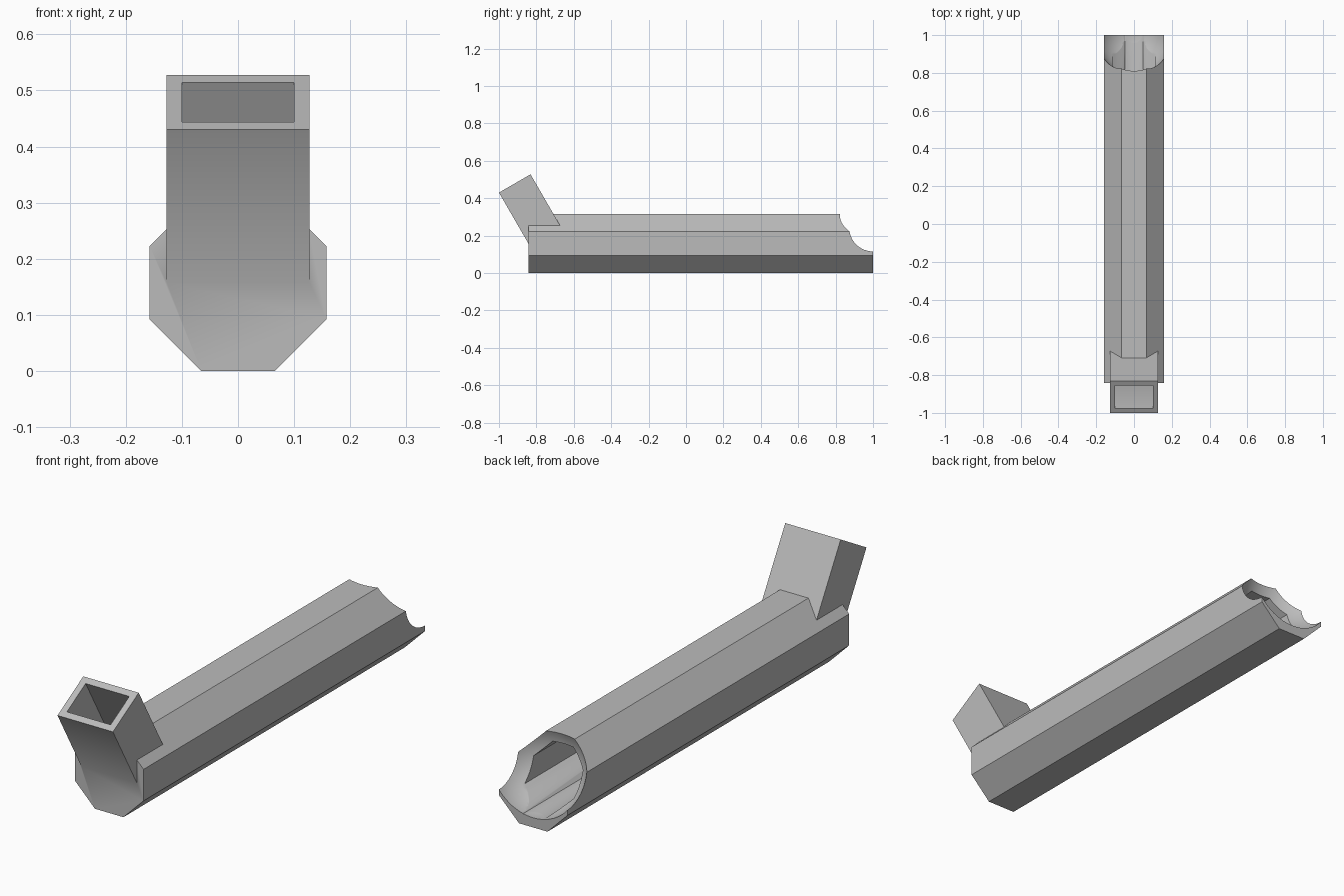
import bpy
import bmesh
import math
from mathutils import Vector

cube = bpy.data.objects.get("Cube")
if cube:
    bpy.data.objects.remove(cube, do_unlink=True)

grey = bpy.data.materials.new("plain grey")
grey.use_nodes = True
COLOUR = (0.5, 0.5, 0.5, 1)
grey.diffuse_color = COLOUR
grey.node_tree.nodes["Principled BSDF"].inputs["Base Color"].default_value = COLOUR

CENTRE_Z = 0.1575   # height of the tube axis
FRONT = -0.843      # closed front end of the tube


def prism(name, profile, offset):
    """Solid made by sweeping a closed loop of points along offset."""
    bm = bmesh.new()
    face = bm.faces.new([bm.verts.new(p) for p in profile])
    swept = bmesh.ops.extrude_face_region(bm, geom=[face])["geom"]
    verts = [v for v in swept if isinstance(v, bmesh.types.BMVert)]
    bmesh.ops.translate(bm, verts=verts, vec=offset)
    bmesh.ops.recalc_face_normals(bm, faces=bm.faces)
    mesh = bpy.data.meshes.new(name)
    bm.to_mesh(mesh)
    bm.free()
    mesh.materials.append(grey)
    obj = bpy.data.objects.new(name, mesh)
    bpy.context.collection.objects.link(obj)
    return obj


def octagon_bar(name, apothem, y0, y1):
    r = apothem / math.cos(math.pi / 8)
    angles = [(i + 0.5) * math.pi / 4 for i in range(8)]
    loop = [(r * math.cos(a), y0, CENTRE_Z + r * math.sin(a)) for a in angles]
    return prism(name, loop, (0, y1 - y0, 0))


# Slanted spout: mouth edge runs back and up, body runs back and down
MOUTH = Vector((0, -1, 0.43))
ACROSS = Vector((0, math.cos(math.radians(30)), 0.5))
DOWN = Vector((0, 0.5, -math.cos(math.radians(30))))


def spout_bar(name, half_width, wall, start, end):
    near = MOUTH + ACROSS * wall + DOWN * start
    far = MOUTH + ACROSS * (0.195 - wall) + DOWN * start
    side = Vector((half_width, 0, 0))
    return prism(name, [near - side, near + side, far + side, far - side],
                 DOWN * (end - start))


def combine(target, other, operation):
    mod = target.modifiers.new(operation.title(), "BOOLEAN")
    mod.operation = operation
    mod.solver = "EXACT"
    mod.object = other
    other.hide_render = True
    bpy.ops.object.select_all(action="DESELECT")
    bpy.context.view_layer.objects.active = target
    target.select_set(True)
    bpy.ops.object.modifier_apply(modifier=mod.name)
    bpy.data.objects.remove(other, do_unlink=True)


# Octagonal tube joined to the spout
body = octagon_bar("tube_with_spout", CENTRE_Z, FRONT, 1.0)
combine(body, spout_bar("spout", 0.127, 0, 0, 0.36), "UNION")

# Hollow out the tube and the spout
combine(body, octagon_bar("tube_bore", 0.113, FRONT + 0.043, 1.1), "DIFFERENCE")
combine(body, spout_bar("spout_bore", 0.1, 0.027, -0.05, 0.38), "DIFFERENCE")

# Spherical scoop in the back end
bpy.ops.mesh.primitive_uv_sphere_add(segments=64, ring_count=32, radius=0.203,
                                     location=(0, 1.0, 0.243))
scoop = bpy.context.object
scoop.name = "back_scoop"
scoop.data.materials.append(grey)
combine(body, scoop, "DIFFERENCE")

bpy.ops.object.shade_smooth_by_angle(angle=math.radians(35))
